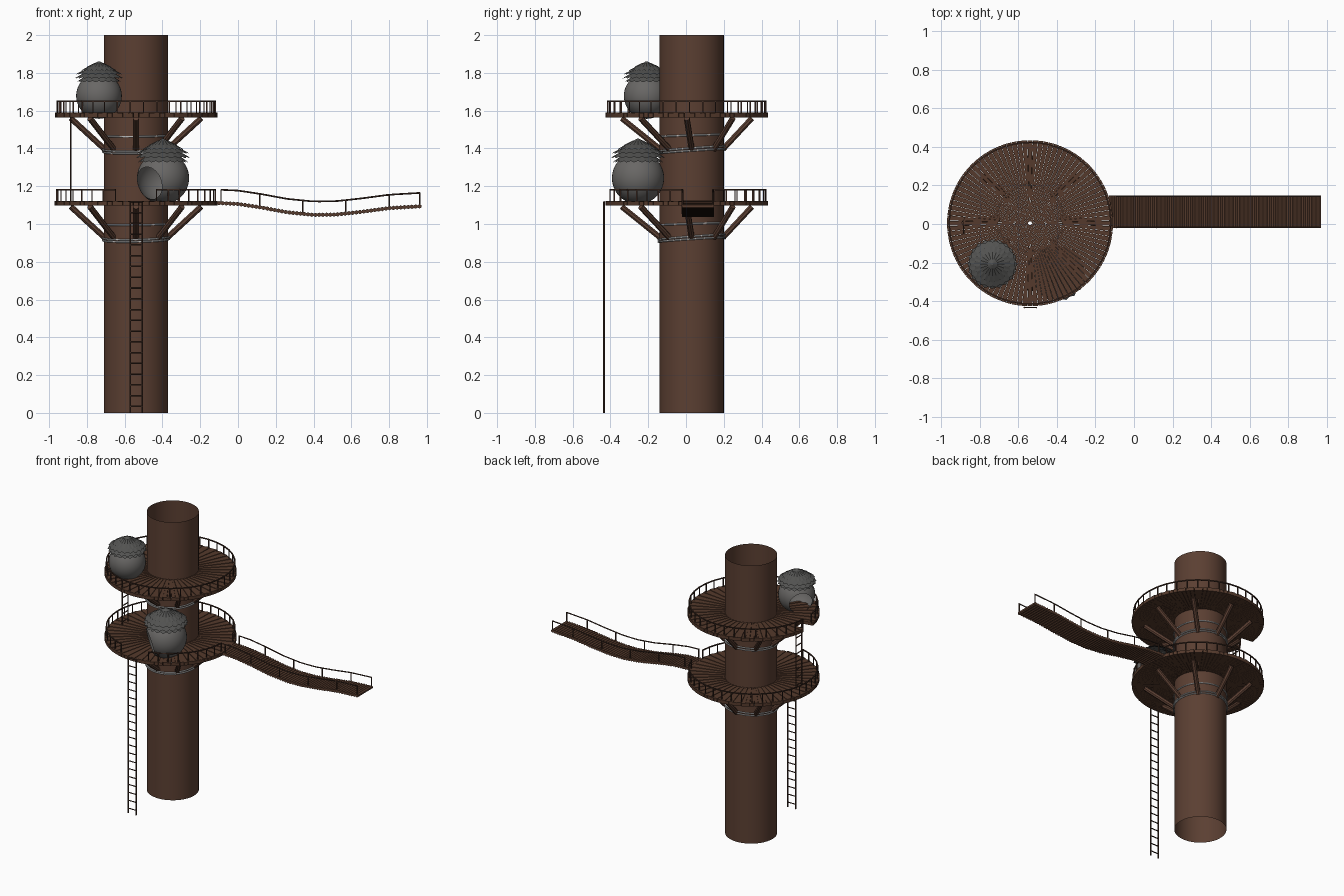
import bpy, bmesh, math
from mathutils import Vector, Matrix

if "Cube" in bpy.data.objects:
    bpy.data.objects.remove(bpy.data.objects["Cube"])

CX, CY, TY = -0.54, 0.004, 0.03          # deck centre, trunk y


def mat(name, c):
    m = bpy.data.materials.new(name)
    m.diffuse_color = (*c, 1)
    m.use_nodes = True
    m.node_tree.nodes["Principled BSDF"].inputs["Base Color"].default_value = m.diffuse_color
    return m


BARK = mat("bark brown", (0.105, 0.050, 0.032))
PLANK = mat("plank brown", (0.090, 0.042, 0.025))
RAIL = mat("dark wood", (0.060, 0.030, 0.020))
SHELL = mat("hut grey", (0.140, 0.135, 0.130))
ROOF = mat("roof grey", (0.085, 0.085, 0.082))
ROPE = mat("rope grey", (0.45, 0.45, 0.45))


def finish(bm, name, material, smooth=False):
    bmesh.ops.recalc_face_normals(bm, faces=bm.faces)
    me = bpy.data.meshes.new(name)
    bm.to_mesh(me)
    bm.free()
    me.materials.append(material)
    ob = bpy.data.objects.new(name, me)
    bpy.context.collection.objects.link(ob)
    if smooth:
        for p in me.polygons:
            p.use_smooth = True
    return ob


def polar(r, deg, z):
    a = math.radians(deg)
    return Vector((CX + r * math.cos(a), CY + r * math.sin(a), z))


def tube(bm, pts, r, n=6, closed=False):
    """Sweep an n-sided section along a list of points."""
    pts = [Vector(p) for p in pts]
    k = len(pts)
    rings = []
    for i, p in enumerate(pts):
        a = pts[(i - 1) % k] if closed or i > 0 else p
        b = pts[(i + 1) % k] if closed or i < k - 1 else p
        t = (b - a).normalized()
        up = Vector((0, 0, 1)) if abs(t.z) < 0.95 else Vector((0, 1, 0))
        u = t.cross(up).normalized()
        v = u.cross(t)
        rings.append([bm.verts.new(p + r * (u * math.cos(2 * math.pi * (j + .5) / n)
                                            + v * math.sin(2 * math.pi * (j + .5) / n)))
                      for j in range(n)])
    for i in range(k if closed else k - 1):
        A, B = rings[i], rings[(i + 1) % k]
        for j in range(n):
            bm.faces.new((A[j], A[(j + 1) % n], B[(j + 1) % n], B[j]))
    if not closed:
        bm.faces.new(rings[0])
        bm.faces.new(rings[-1])


def prism(bm, outline, z0, z1):
    lo = [bm.verts.new((p.x, p.y, z0)) for p in outline]
    hi = [bm.verts.new((p.x, p.y, z1)) for p in outline]
    n = len(lo)
    bm.faces.new(lo)
    bm.faces.new(hi)
    for i in range(n):
        bm.faces.new((lo[i], lo[(i + 1) % n], hi[(i + 1) % n], hi[i]))


# Trunk: open tube
bm = bmesh.new()
bmesh.ops.create_cone(bm, cap_ends=False, segments=64, radius1=0.17, radius2=0.17, depth=2,
                      matrix=Matrix.Translation((CX, TY, 1)))
finish(bm, "trunk", BARK, True)


def deck(name, top, gaps, notch=None):
    # radial planks
    bm = bmesh.new()
    n = 96
    step = 360 / n
    for i in range(n):
        a = i * step
        r = 0.345 if notch and notch[0] < a < notch[1] else 0.431
        h = step * 0.47
        prism(bm, [polar(0.01, a - h, 0), polar(r, a - h, 0), polar(r, a + h, 0),
                   polar(0.01, a + h, 0)], top - 0.025, top - 0.003 * (i % 2))
    finish(bm, name + "_planks", PLANK)
    # posts and rails between the gaps
    bm = bmesh.new()
    for k, g in enumerate(gaps):
        start = g[1]
        end = gaps[(k + 1) % len(gaps)][0]
        while end <= start:
            end += 360
        m = max(2, round((end - start) / 9.5))
        angs = [start + (end - start) * i / m for i in range(m + 1)]
        tube(bm, [polar(0.42, a, top + 0.06) for a in angs], 0.005, 4)
        for a in angs:
            tube(bm, [polar(0.42, a, top - 0.01), polar(0.42, a, top + 0.063)], 0.0045, 4)
    finish(bm, name + "_railing", RAIL)
    # diagonal braces
    bm = bmesh.new()
    for i in range(8):
        foot = polar(0.165, i * 45, top - 0.195)
        foot.y += TY - CY
        tube(bm, [foot, polar(0.345, i * 45, top - 0.03)], 0.016, 8)
    finish(bm, name + "_braces", BARK)
    # tilted rope lashings round the trunk
    bm = bmesh.new()
    for dz, tilt, r in ((-0.205, 0.012, 0.176), (-0.192, 0.014, 0.176), (-0.122, 0.006, 0.173)):
        pts = []
        for i in range(48):
            a = 2 * math.pi * i / 48
            pts.append((CX + r * math.cos(a), TY + r * math.sin(a),
                        top + dz + tilt * math.sin(a + 0.3)))
        tube(bm, pts, 0.005, 6, True)
    finish(bm, name + "_ropes", ROPE, True)


deck("lower_deck", 1.122, [(-3, 20.5), (255, 285)])
deck("upper_deck", 1.59, [(175, 189)], (175, 189))


def ladder(name, a, b, z0, z1, step):
    """Two side poles at a and b joined by rungs."""
    bm = bmesh.new()
    for p in (a, b):
        tube(bm, [(*p, z0), (*p, z1)], 0.0045, 6)
    z = z0 + step * 0.6
    while z < z1:
        tube(bm, [(*a, z), (*b, z)], 0.004, 6)
        z += step
    finish(bm, name, RAIL)


ladder("ground_ladder", (-0.57, -0.434), (-0.507, -0.434), 0.0, 1.12, 0.057)
ladder("upper_ladder", (-0.886, -0.052), (-0.886, 0.014), 1.11, 1.59, 0.057)


def hut(name, c, R, door, hole):
    # round shell with a circular doorway sliced off
    c = Vector(c)
    d = Vector(door).normalized()
    bm = bmesh.new()
    bmesh.ops.create_uvsphere(bm, u_segments=40, v_segments=24, radius=R,
                              matrix=Matrix.Translation(c))
    bmesh.ops.bisect_plane(bm, geom=bm.verts[:] + bm.edges[:] + bm.faces[:],
                           plane_co=c + d * math.sqrt(R * R - hole * hole), plane_no=d,
                           clear_outer=True)
    finish(bm, name + "_shell", SHELL, True)
    # shingle rows with toothed lower edges
    bm = bmesh.new()
    n = 40
    rows = ((0.97, 0.60, 0.62, 0.86), (1.07, 0.76, 0.60, 1.04), (1.02, 0.93, 0.50, 1.20),
            (0.80, 1.08, 0.30, 1.38), (0.56, 1.22, 0.20, 1.44))
    for k, (r0, z0, r1, z1) in enumerate(rows):
        lo, hi = [], []
        for i in range(n):
            a = 2 * math.pi * (i + k) / n
            s = 1.0 if (i // 1) % 2 else 0.93
            dz = 0.0 if i % 2 else 0.06
            u = Vector((math.cos(a), math.sin(a), 0))
            lo.append(bm.verts.new(c + R * (u * r0 * s + Vector((0, 0, z0 + dz)))))
            hi.append(bm.verts.new(c + R * (u * r1 + Vector((0, 0, z1)))))
        for i in range(n):
            j = (i + 1) % n
            bm.faces.new((lo[i], lo[j], hi[j], hi[i]))
    finish(bm, name + "_roof", ROOF)
    # smooth cap on top
    bm = bmesh.new()
    bmesh.ops.create_cone(bm, cap_ends=True, segments=20, radius1=0.36 * R, radius2=0.04 * R,
                          depth=0.18 * R, matrix=Matrix.Translation(c + Vector((0, 0, 1.42 * R))))
    finish(bm, name + "_cap", ROOF)


hut("lower_hut", (-0.397, -0.254, 1.243), 0.138, (-0.68, -0.72, -0.25), 0.088)
hut("upper_hut", (-0.736, -0.208, 1.678), 0.121, (-0.78, 0.62, -0.25), 0.077)

# Hanging bridge: sagging path sampled from a few heights
PATH = ((-0.13, 1.112), (0.0, 1.106), (0.12, 1.088), (0.26, 1.062), (0.40, 1.048),
        (0.52, 1.050), (0.65, 1.064), (0.80, 1.084), (0.97, 1.094))


def height(x):
    for (x0, z0), (x1, z1) in zip(PATH, PATH[1:]):
        if x <= x1:
            return z0 + (z1 - z0) * (x - x0) / (x1 - x0)
    return PATH[-1][1]


Y0, Y1 = -0.022, 0.147
bm = bmesh.new()
N = 56
for i in range(N):
    x = -0.12 + 1.08 * i / (N - 1)
    z = height(x)
    tube(bm, [(x, Y0, z), (x, Y1, z)], 0.0118, 6)
finish(bm, "bridge_planks", PLANK)

bm = bmesh.new()
stops = (-0.09, 0.116, 0.343, 0.571, 0.80, 0.963)
for y in (Y0 + 0.004, Y1 - 0.004):
    for x in stops:
        tube(bm, [(x, y, height(x)), (x, y, height(x) + 0.073)], 0.0045, 6)
    xs = [stops[0] + (stops[-1] - stops[0]) * i / 24 for i in range(25)]
    tube(bm, [(x, y, height(x) + 0.071) for x in xs], 0.0045, 6)
finish(bm, "bridge_railing", RAIL)
